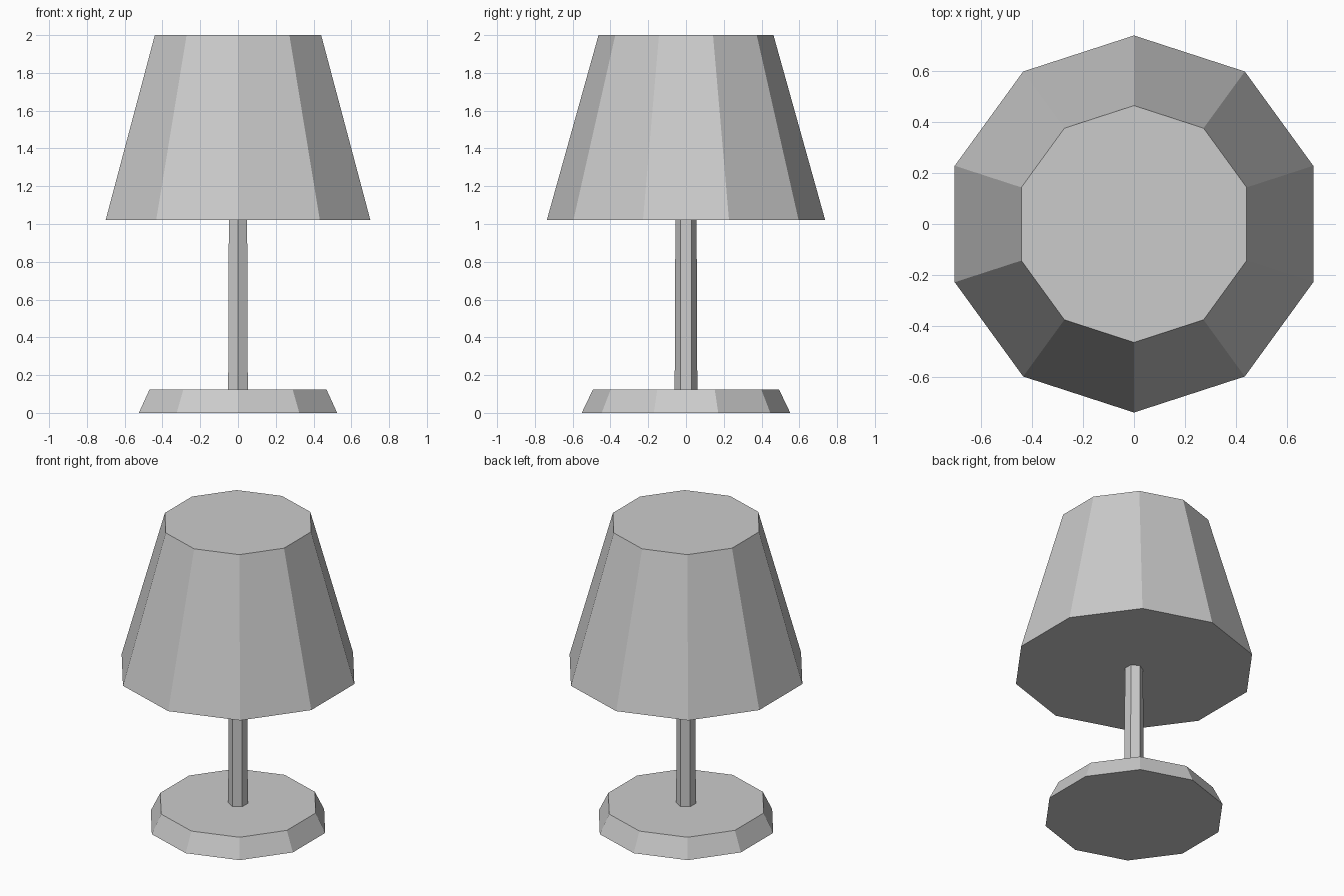
import bpy
import math

cube = bpy.data.objects.get("Cube")
if cube:
    bpy.data.objects.remove(cube, do_unlink=True)

# One plain grey for the whole lamp
grey = bpy.data.materials.new("light_grey")
grey.use_nodes = True
color = (0.6, 0.6, 0.6, 1)
grey.diffuse_color = color
grey.node_tree.nodes["Principled BSDF"].inputs["Base Color"].default_value = color


def frustum(name, sides, r_bottom, r_top, z_bottom, z_top):
    """Closed flat-faced tapered prism with a corner pointing front and back."""
    bpy.ops.mesh.primitive_cone_add(
        vertices=sides, radius1=r_bottom, radius2=r_top,
        depth=z_top - z_bottom, location=(0, 0, (z_bottom + z_top) / 2))
    obj = bpy.context.object
    obj.name = name
    obj.data.materials.append(grey)
    return obj


# Foot, stem and shade
frustum("base", 10, 0.552, 0.492, 0, 0.125)
frustum("stem", 6, 0.06, 0.056, 0.125, 1.02)
frustum("shade", 10, 0.737, 0.463, 1.02, 2)
